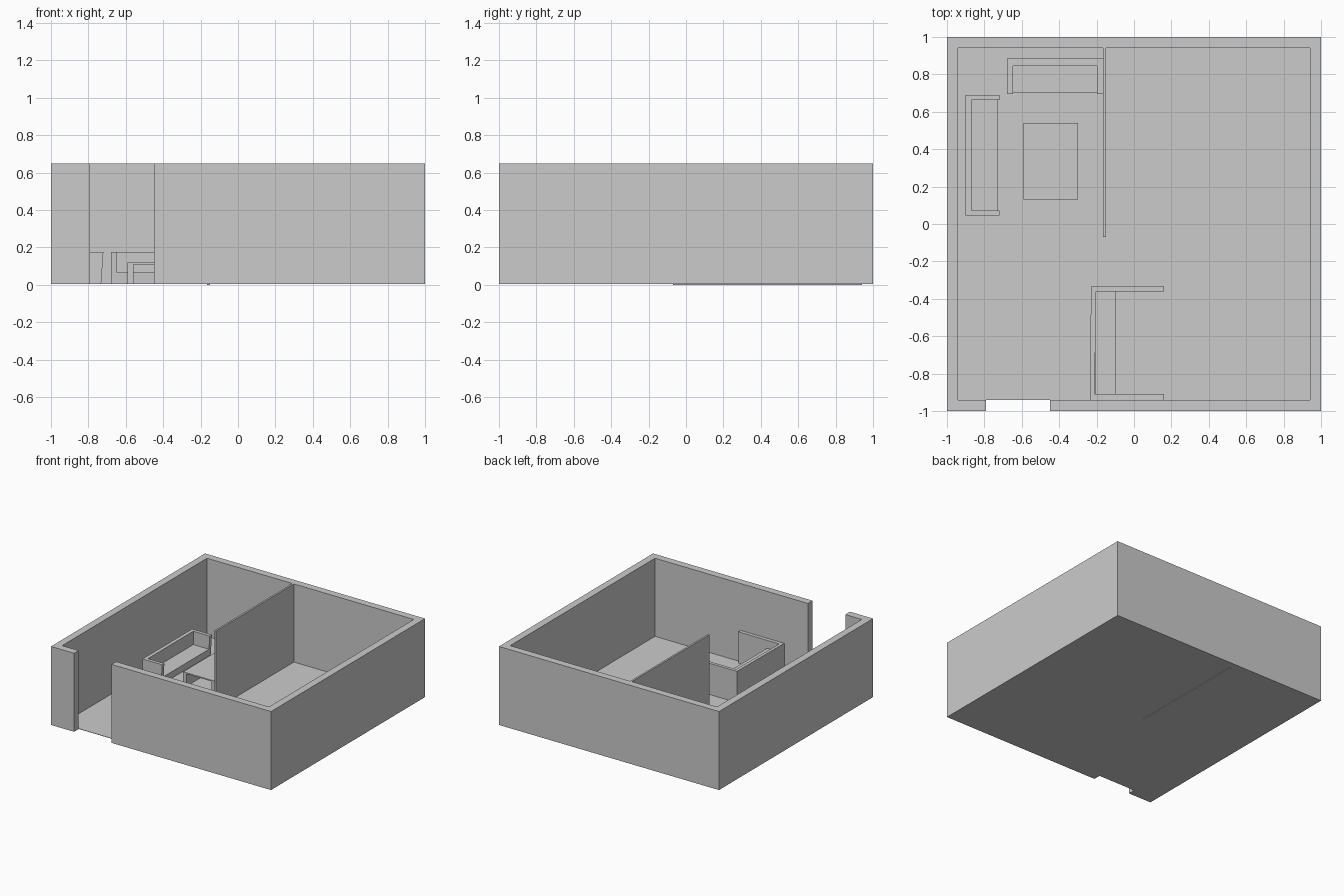
import bpy, bmesh
from mathutils import Matrix

if "Cube" in bpy.data.objects:
    bpy.data.objects.remove(bpy.data.objects["Cube"])

H = 0.65      # wall height
BASE = 0.005  # underside of floor


def prism(name, outline, z0, z1):
    """Extrude a flat outline straight up from z0 to z1."""
    bm = bmesh.new()
    face = bm.faces.new([bm.verts.new((x, y, z0)) for x, y in outline])
    top = bmesh.ops.extrude_face_region(bm, geom=[face])["geom"]
    for v in top:
        if isinstance(v, bmesh.types.BMVert):
            v.co.z = z1
    bmesh.ops.recalc_face_normals(bm, faces=bm.faces)
    mesh = bpy.data.meshes.new(name)
    bm.to_mesh(mesh)
    bm.free()
    ob = bpy.data.objects.new(name, mesh)
    bpy.context.collection.objects.link(ob)
    return ob


def box(name, x0, x1, y0, y1, z0, z1):
    return prism(name, [(x0, y0), (x1, y0), (x1, y1), (x0, y1)], z0, z1)


def sofa(name, matrix, width, depth, arm, back, height, seat_z):
    """Sofa facing -y, back edge on y = 0, with fronts leaning out at the top."""
    w = width / 2
    lean = 0.012
    frame = prism(name + "_frame", [
        (-w, 0), (-w, -depth), (-w + arm, -depth), (-w + arm, -back),
        (w - arm, -back), (w - arm, -depth), (w, -depth), (w, 0)], BASE, height)
    seat = box(name + "_seat", -w + arm, w - arm, -depth, -back, BASE, seat_z)
    for ob in (frame, seat):
        for v in ob.data.vertices:
            if v.co.y < -depth + 0.001:
                v.co.y += lean * (1 - v.co.z / height)
        ob.data.transform(matrix)


# Outer walls with the full-height doorway in the front
i = 0.94
prism("outer_walls", [
    (-0.45, -1), (1, -1), (1, 1), (-1, 1), (-1, -1), (-0.79, -1), (-0.79, -i),
    (-i, -i), (-i, i), (i, i), (i, -i), (-0.45, -i)], BASE, H)
box("floor", -i, i, -i, i, BASE, BASE + 0.003)

# Thin dividing wall
box("partition_wall", -0.165, -0.15, -0.07, i, 0, H)

# Two sofas around the table
sofa("back_sofa", Matrix.Translation((-0.4225, 0.885, 0)),
     0.515, 0.19, 0.033, 0.04, 0.175, 0.065)
sofa("side_sofa", Matrix.Translation((-0.9, 0.3675, 0)) @ Matrix.Rotation(1.5707963, 4, 'Z'),
     0.645, 0.18, 0.028, 0.03, 0.175, 0.065)

# Low table: top slab on two side panels
box("table_top", -0.59, -0.30, 0.13, 0.54, 0.11, 0.12)
for side, x in (("left", -0.59), ("right", -0.33)):
    box(f"table_{side}_panel", x, x + 0.03, 0.13, 0.54, BASE, 0.11)

# Reception counter: U-shaped screen with an inner shelf
prism("counter_screen", [
    (-0.235, -i), (0.16, -i), (0.16, -0.91), (-0.21, -0.91),
    (-0.203, -0.36), (0.16, -0.36), (0.16, -0.333), (-0.23, -0.333)], BASE, 0.265)
box("counter_shelf", -0.206, -0.10, -0.91, -0.36, 0.18, 0.20)
